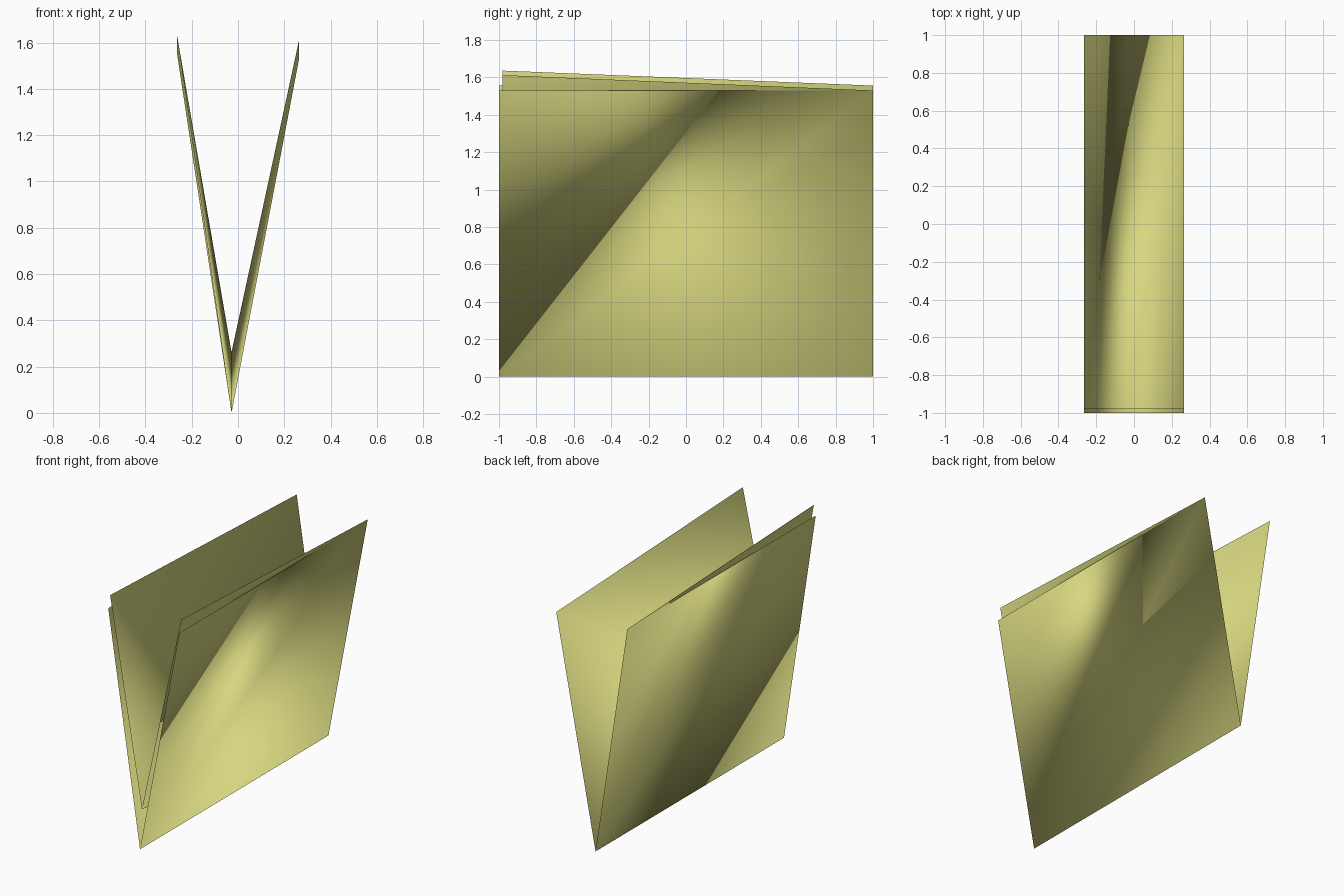
import bpy, bmesh

if "Cube" in bpy.data.objects:
    bpy.data.objects.remove(bpy.data.objects["Cube"])

# One flat khaki-yellow paper colour
paper = bpy.data.materials.new("pale_khaki_yellow")
paper.diffuse_color = (0.68, 0.68, 0.216, 1)
paper.use_nodes = True
paper.node_tree.nodes["Principled BSDF"].inputs["Base Color"].default_value = paper.diffuse_color

def v_profile(bm, y, left_z, fold_z, right_z):
    """Three points of a V cross-section: left top, fold, right top."""
    return [bm.verts.new(p) for p in
            ((-0.264, y, left_z), (-0.028, y, fold_z), (0.264, y, right_z))]

bm = bmesh.new()
outer_front = v_profile(bm, -1.0, 1.556, 0.0, 1.53)
inner_front = v_profile(bm, -0.98, 1.636, 0.262, 1.612)
spine_back = v_profile(bm, 1.0, 1.556, 0.0, 1.53)   # both sheets meet here

# Outer sheet faces out, inner sheet faces into the V
for i in range(2):
    bm.faces.new((outer_front[i], spine_back[i], spine_back[i + 1], outer_front[i + 1]))
    bm.faces.new((inner_front[i], inner_front[i + 1], spine_back[i + 1], spine_back[i]))
bm.normal_update()
if bm.faces[:][0].normal.x > 0:
    bmesh.ops.reverse_faces(bm, faces=bm.faces[:])
for f in bm.faces:
    f.smooth = True

mesh = bpy.data.meshes.new("folded_sheet")
bm.to_mesh(mesh)
bm.free()
mesh.materials.append(paper)
sheet = bpy.data.objects.new("folded_sheet", mesh)
bpy.context.collection.objects.link(sheet)
